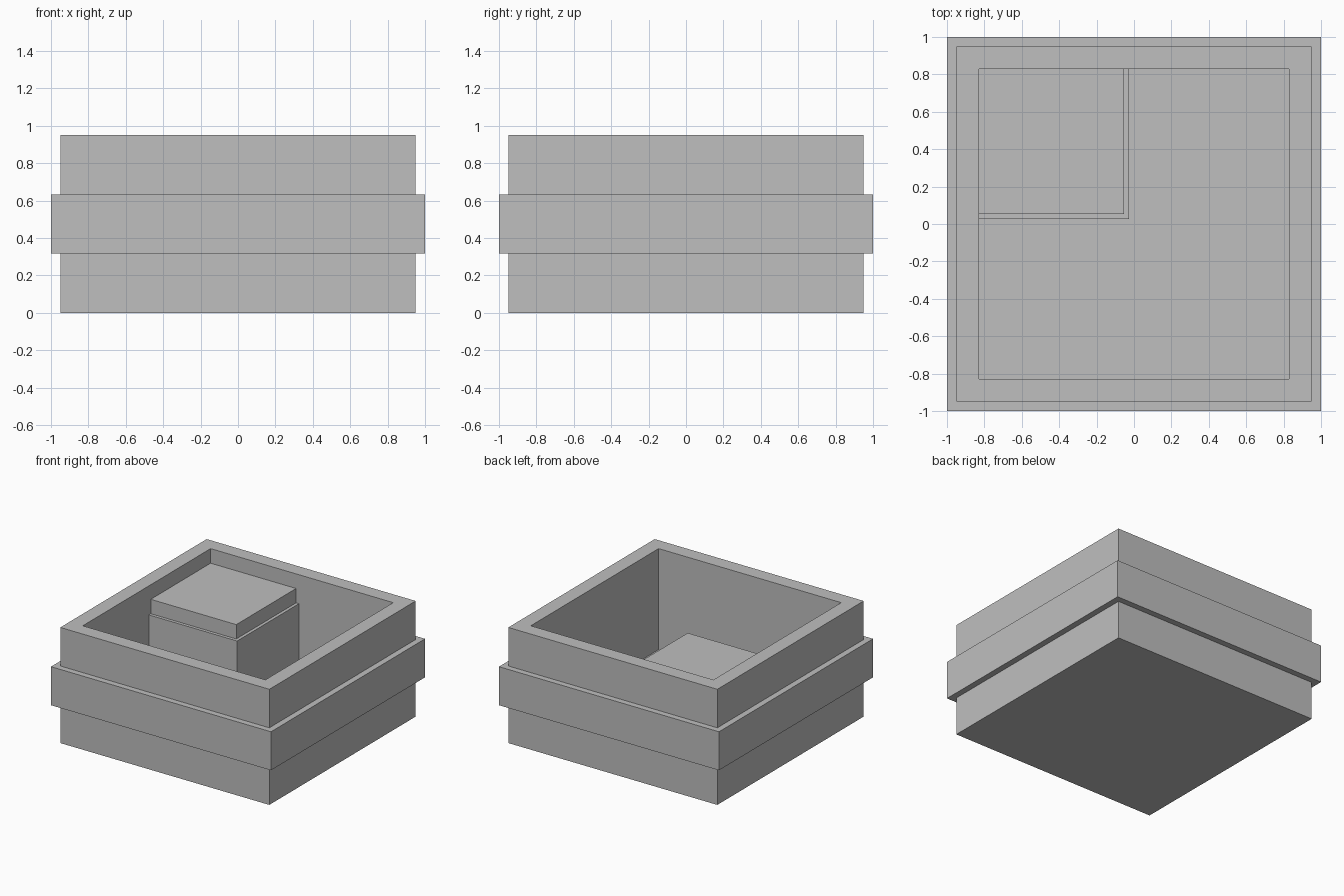
import bpy
import bmesh

cube = bpy.data.objects.get("Cube")
if cube:
    bpy.data.objects.remove(cube, do_unlink=True)

GREY = 0.52
OUTER, INNER, BAND = 0.95, 0.83, 1.0
HEIGHT, FLOOR = 0.95, 0.12
BAND_LOW, BAND_HIGH = HEIGHT / 3, HEIGHT * 2 / 3

grey = bpy.data.materials.new("plain grey")
grey.use_nodes = True
grey.diffuse_color = (GREY, GREY, GREY, 1)
grey.node_tree.nodes["Principled BSDF"].inputs["Base Color"].default_value = (GREY, GREY, GREY, 1)


def finish(name, bm):
    bmesh.ops.recalc_face_normals(bm, faces=bm.faces)
    mesh = bpy.data.meshes.new(name)
    bm.to_mesh(mesh)
    bm.free()
    mesh.materials.append(grey)
    obj = bpy.data.objects.new(name, mesh)
    bpy.context.collection.objects.link(obj)
    return obj


def square_shell(name, profile):
    """Join square loops of (half width, height) and cap both ends."""
    bm = bmesh.new()
    loops = [[bm.verts.new((sx * r, sy * r, z))
              for sx, sy in ((-1, -1), (1, -1), (1, 1), (-1, 1))]
             for r, z in profile]
    for low, high in zip(loops, loops[1:]):
        for i in range(4):
            j = (i + 1) % 4
            bm.faces.new((low[i], low[j], high[j], high[i]))
    bm.faces.new(loops[0])
    bm.faces.new(loops[-1])
    return finish(name, bm)


def corner_block(name, gap, bottom, top):
    """Block filling the back corner of the cavity, up to a gap from the centre."""
    size = INNER - gap
    middle = (INNER + gap) / 2
    bm = bmesh.new()
    bmesh.ops.create_cube(bm, size=1)
    bmesh.ops.scale(bm, vec=(size, size, top - bottom), verts=bm.verts)
    bmesh.ops.translate(bm, vec=(-middle, middle, (top + bottom) / 2), verts=bm.verts)
    return finish(name, bm)


# Open square box with the wider band around its middle
square_shell("banded_box", [
    (OUTER, 0), (OUTER, BAND_LOW), (BAND, BAND_LOW), (BAND, BAND_HIGH),
    (OUTER, BAND_HIGH), (OUTER, HEIGHT), (INNER, HEIGHT), (INNER, FLOOR)])

# Stepped block standing in the back corner of the cavity
corner_block("inner_block", 0.027, FLOOR, 0.712)
corner_block("inner_block_cap", 0.053, 0.712, 0.83)
